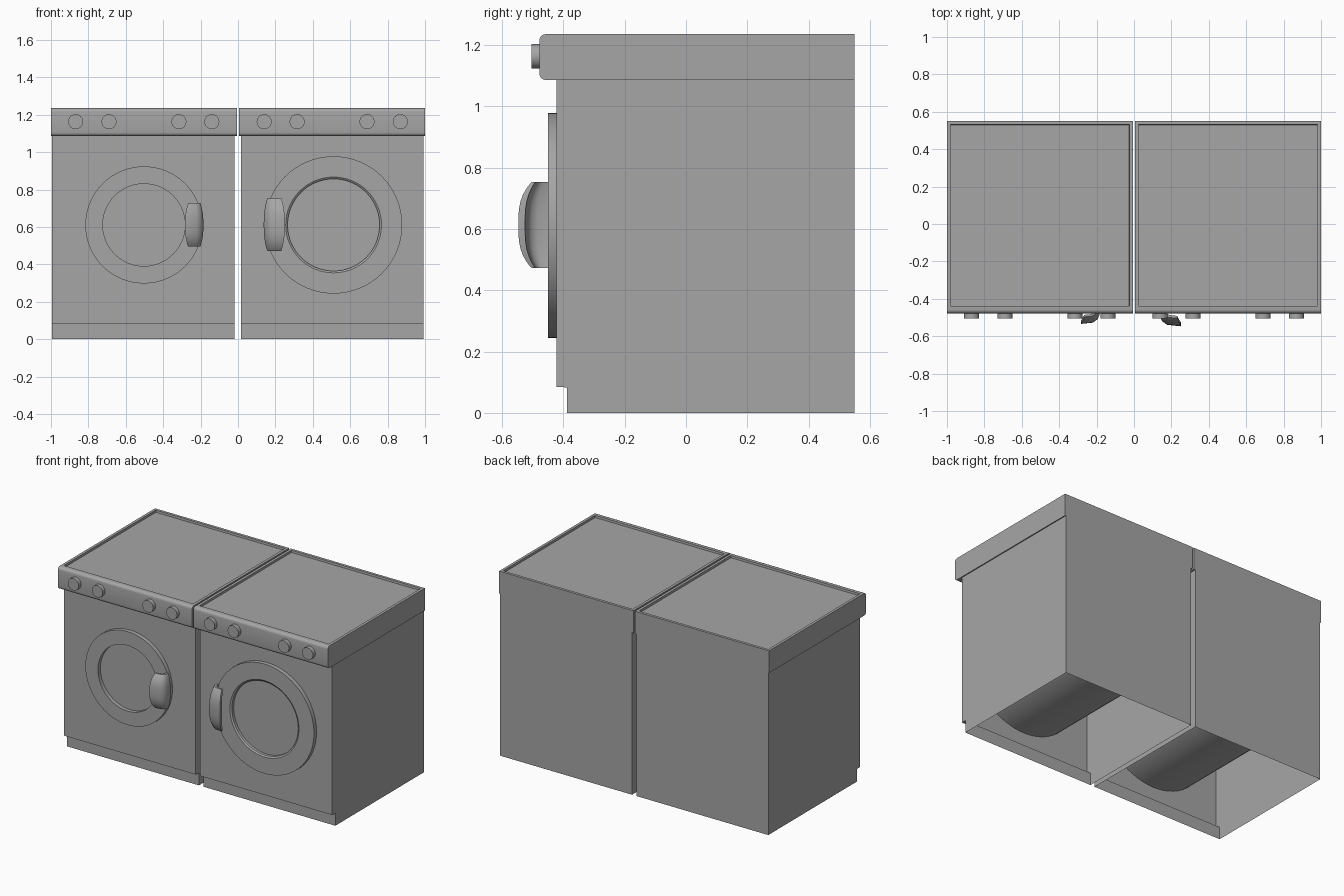
import bpy, bmesh, math

old = bpy.data.objects.get("Cube")
if old:
    bpy.data.objects.remove(old, do_unlink=True)

enamel = bpy.data.materials.new("grey_enamel")
enamel.use_nodes = True
GREY = (0.38, 0.38, 0.38, 1)
enamel.diffuse_color = GREY
enamel.node_tree.nodes["Principled BSDF"].inputs["Base Color"].default_value = GREY


def finish(bm, name):
    mesh = bpy.data.meshes.new(name)
    bm.to_mesh(mesh)
    bm.free()
    mesh.materials.append(enamel)
    obj = bpy.data.objects.new(name, mesh)
    bpy.context.collection.objects.link(obj)
    bpy.ops.object.select_all(action='DESELECT')
    obj.select_set(True)
    bpy.context.view_layer.objects.active = obj
    bpy.ops.object.shade_smooth_by_angle(angle=math.radians(35))
    return obj


def extrude_profile(profile, x0, x1):
    """Closed solid from a (y, z) profile swept along x."""
    bm = bmesh.new()
    face = bm.faces.new([bm.verts.new((x0, y, z)) for y, z in profile])
    new = bmesh.ops.extrude_face_region(bm, geom=[face], use_keep_orig=True)["geom"]
    for v in new:
        if isinstance(v, bmesh.types.BMVert):
            v.co.x = x1
    bmesh.ops.recalc_face_normals(bm, faces=bm.faces[:])
    return bm


def lathe(name, cx, cz, profile, closed, sides=64):
    """Sweep (radius, y) points round a front-to-back axis."""
    bm = bmesh.new()
    rings = []
    for i in range(sides):
        a = 2 * math.pi * i / sides
        rings.append([bm.verts.new((cx + r * math.cos(a), y, cz + r * math.sin(a)))
                      for r, y in profile])
    n = len(profile)
    for i in range(sides):
        p, q = rings[i], rings[(i + 1) % sides]
        for j in range(n if closed else n - 1):
            k = (j + 1) % n
            bm.faces.new((p[j], p[k], q[k], q[j]))
    if not closed:
        bm.faces.new([r[0] for r in rings])
        bm.faces.new([r[-1] for r in rings])
    bmesh.ops.recalc_face_normals(bm, faces=bm.faces[:])
    return finish(bm, name)


def cabinet(name, x0, x1):
    # Sheet body with a set-back plinth, open underneath
    bm = extrude_profile([(-0.388, 0), (0.55, 0), (0.55, 1.086), (-0.422, 1.086),
                          (-0.422, 0.085), (-0.388, 0.083)], x0, x1)
    floor = [f for f in bm.faces if all(v.co.z < 0.001 for v in f.verts)]
    bmesh.ops.delete(bm, geom=floor, context='FACES_ONLY')
    finish(bm, name)


def console(name, x0, x1):
    # Rounded front edges and a recessed worktop
    r, front, low, high = 0.02, -0.478, 1.086, 1.235
    profile = [(0.55, low)]
    for cz, start in ((low + r, 270), (high - r, 180)):
        for i in range(6):
            a = math.radians(start - 18 * i)
            profile.append((front + r + r * math.cos(a), cz + r * math.sin(a)))
    profile.append((0.55, high))
    bm = extrude_profile(profile, x0, x1)
    top = [f for f in bm.faces if f.normal.z > 0.99 and f.calc_area() > 0.5]
    bmesh.ops.inset_region(bm, faces=top, thickness=0.026)
    bmesh.ops.inset_region(bm, faces=top, thickness=0.002, depth=-0.014)
    finish(bm, name)


def handle(name, cx, cz, half, side, size):
    # Curled grip: an L-shaped strip lofted upward, shrinking to both ends
    outer = [(0, 0), (0, 0.045), (0.012, 0.07), (0.04, 0.09), (0.113, 0.098)]
    inner = [(0.113, 0.076), (0.05, 0.068), (0.032, 0.055), (0.024, 0.035), (0.024, 0)]
    section = outer + inner
    bm = bmesh.new()
    levels = []
    steps = 16
    for i in range(steps + 1):
        t = -math.cos(math.pi * i / steps)
        wide = 1 - 0.34 * abs(t) ** 2.5
        deep = 1 - 0.44 * abs(t) ** 3
        levels.append([bm.verts.new((cx + side * size * (x - 0.0565) * wide,
                                     -0.449 - size * d * deep, cz + half * t))
                       for x, d in section])
    n = len(section)
    for a, b in zip(levels, levels[1:]):
        for j in range(n):
            k = (j + 1) % n
            bm.faces.new((a[j], a[k], b[k], b[j]))
    bm.faces.new(levels[0])
    bm.faces.new(levels[-1])
    bmesh.ops.recalc_face_normals(bm, faces=bm.faces[:])
    finish(bm, name)


def machine(label, body, lid, cx, door_r, glass_r, lip, knobs):
    cz = 0.611
    cabinet(label + "_cabinet", *body)
    console(label + "_console", *lid)
    # Porthole door ring and sunken glass
    lathe(label + "_door_ring", cx, cz,
          [(door_r, -0.42), (door_r, -0.45), (glass_r + lip, -0.45),
           (glass_r, -0.443), (glass_r, -0.42)], True)
    lathe(label + "_door_glass", cx, cz, [(glass_r, -0.421), (glass_r, -0.424)], False)
    # Drum behind the front panel
    lathe(label + "_drum", cx, cz, [(0.42, -0.42), (0.42, 0.42)], False)
    # Control knobs
    for i, x in enumerate(knobs):
        lathe(f"{label}_knob_{i + 1}", x, 1.163, [(0.04, -0.47), (0.04, -0.504)], False, 32)


KNOBS = (0.14, 0.316, 0.69, 0.868)
machine("right_washer", (-0.995, -0.018), (-1.0, -0.006), -0.503, 0.313, 0.22, 0.0,
        [-x for x in KNOBS])
machine("left_dryer", (0.015, 0.993), (0.005, 1.0), 0.511, 0.367, 0.246, 0.01, KNOBS)
handle("right_washer_handle", -0.234, 0.611, 0.116, -1, 0.87)
handle("left_dryer_handle", 0.194, 0.6125, 0.14, 1, 1.0)
